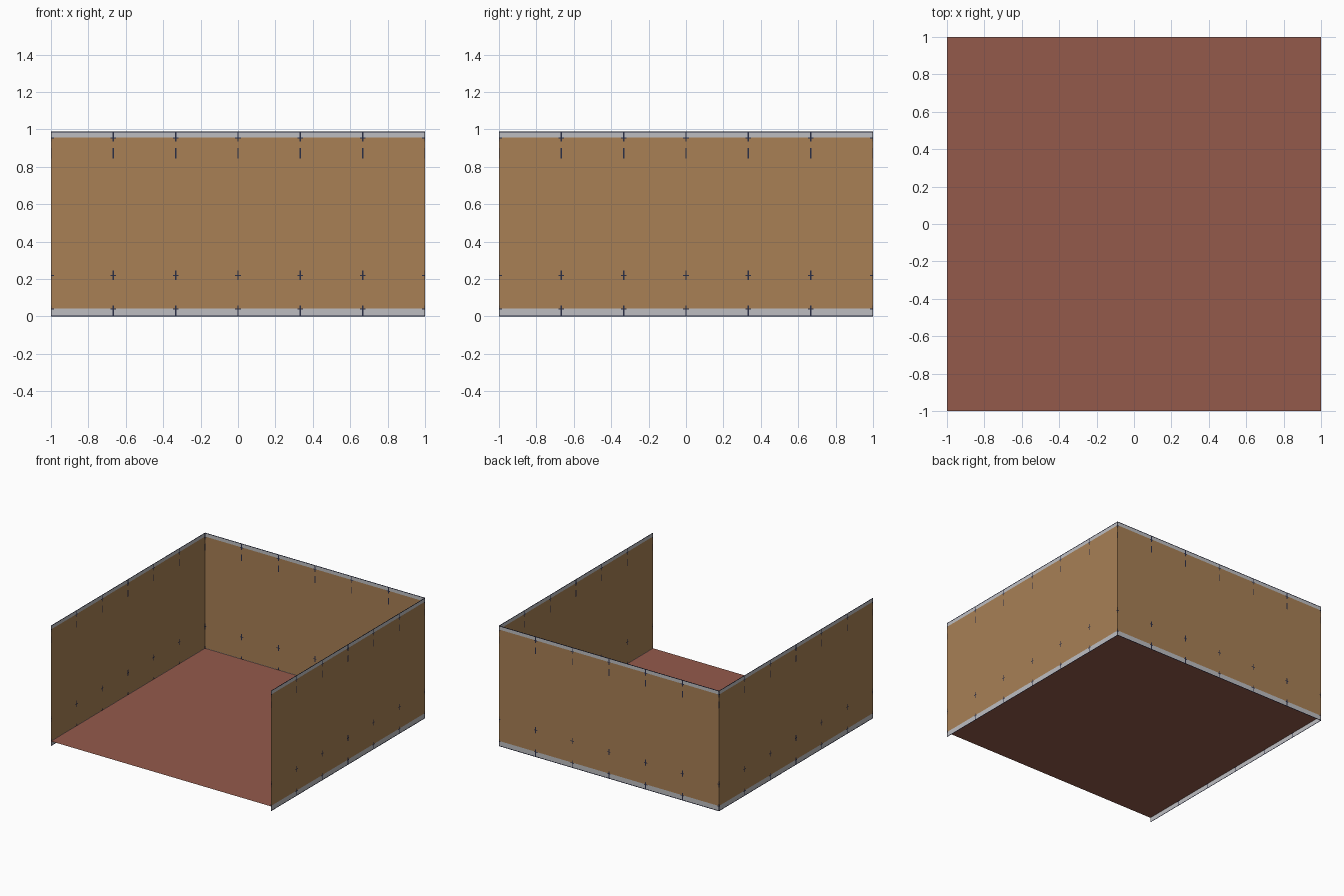
import bpy, bmesh, math
from mathutils import Matrix

if "Cube" in bpy.data.objects:
    bpy.data.objects.remove(bpy.data.objects["Cube"])

H = 0.99          # wall height
FLOOR_Z = 0.04    # floor sits at the top of the lower trim


def material(name, srgb):
    m = bpy.data.materials.new(name)
    lin = [((c / 255 + 0.055) / 1.055) ** 2.4 for c in srgb]
    m.diffuse_color = (*lin, 1)
    m.use_nodes = True
    m.node_tree.nodes["Principled BSDF"].inputs["Base Color"].default_value = m.diffuse_color
    return m


TAN = material("tan_panel", (168, 128, 85))
GREY = material("grey_trim", (190, 190, 193))
NAVY = material("navy_seam", (42, 46, 70))
RED = material("red_floor", (148, 90, 75))

SEAMS = [i / 3 for i in range(-3, 4)]
Z_CUTS = [0, 0.006, 0.037, 0.043, 0.06, 0.195, 0.217, 0.223, 0.245,
          0.845, 0.9, 0.935, 0.952, 0.958, 0.984, H]


def wall_colour(x, z):
    """0 tan, 1 grey, 2 navy, chosen by position on the wall."""
    d = min(abs(x - s) for s in SEAMS)
    if z < 0.006 or z > 0.984:
        return 2
    if d < 0.004 and (z < 0.06 or 0.195 < z < 0.245
                      or 0.845 < z < 0.9 or z > 0.935):
        return 2
    if d < 0.015 and any(abs(z - c) < 0.003 for c in (0.04, 0.22, 0.955)):
        return 2
    return 1 if z < 0.04 or z > 0.955 else 0


def wall(name, angle):
    """Thin panel wall on the y = 1 side, turned into place."""
    xs = sorted({round(s + o, 4) for s in SEAMS
                 for o in (-0.015, -0.004, 0.004, 0.015) if abs(s + o) < 1} | {-1.0, 1.0})
    bm = bmesh.new()
    grid = [[bm.verts.new((x, 1, z)) for x in xs] for z in Z_CUTS]
    for j in range(len(Z_CUTS) - 1):
        for i in range(len(xs) - 1):
            f = bm.faces.new((grid[j][i + 1], grid[j][i],
                              grid[j + 1][i], grid[j + 1][i + 1]))
            c = f.calc_center_median()
            f.material_index = wall_colour(c.x, c.z)
    bmesh.ops.rotate(bm, verts=bm.verts, cent=(0, 0, 0),
                     matrix=Matrix.Rotation(angle, 3, 'Z'))
    me = bpy.data.meshes.new(name)
    bm.to_mesh(me)
    bm.free()
    for m in (TAN, GREY, NAVY):
        me.materials.append(m)
    bpy.context.collection.objects.link(bpy.data.objects.new(name, me))


# Three walls, open at the front
wall("back_wall", 0)
wall("left_wall", math.pi / 2)
wall("right_wall", -math.pi / 2)

# Floor
bpy.ops.mesh.primitive_plane_add(size=2, location=(0, 0, FLOOR_Z))
floor = bpy.context.object
floor.name = "floor"
floor.data.materials.append(RED)
